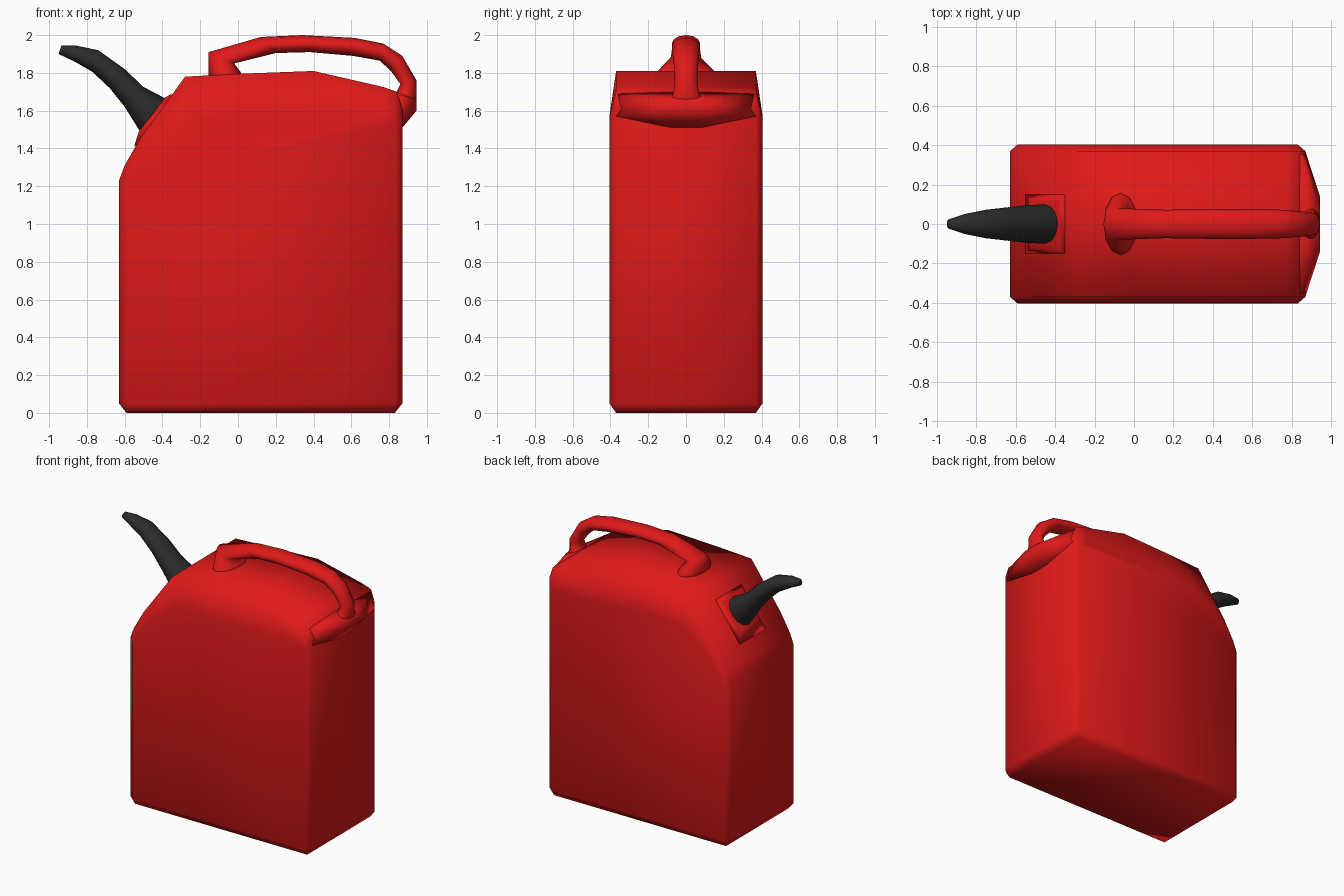
import bpy, bmesh
from math import cos, sin, pi
from mathutils import Vector

if "Cube" in bpy.data.objects:
    bpy.data.objects.remove(bpy.data.objects["Cube"])


def material(name, color):
    m = bpy.data.materials.new(name)
    m.diffuse_color = color
    m.use_nodes = True
    m.node_tree.nodes["Principled BSDF"].inputs["Base Color"].default_value = m.diffuse_color
    return m


RED = material("red_plastic", (0.75, 0.01, 0.01, 1))
BLACK = material("black_plastic", (0.025, 0.025, 0.025, 1))


def finish(bm, name, mat):
    bmesh.ops.remove_doubles(bm, verts=bm.verts, dist=0.0005)
    bmesh.ops.recalc_face_normals(bm, faces=bm.faces)
    for f in bm.faces:
        f.smooth = True
    me = bpy.data.meshes.new(name)
    bm.to_mesh(me)
    bm.free()
    me.materials.append(mat)
    ob = bpy.data.objects.new(name, me)
    bpy.context.collection.objects.link(ob)
    return ob


def skin(bm, rings):
    """Bridge successive closed rings of points and cap both ends."""
    loops = [[bm.verts.new(p) for p in r] for r in rings]
    n = len(loops[0])
    for a, b in zip(loops, loops[1:]):
        for i in range(n):
            j = (i + 1) % n
            bm.faces.new((a[i], a[j], b[j], b[i]))
    bm.faces.new(loops[0])
    bm.faces.new(loops[-1])


def tube(name, sections, mat, sides=12):
    """Oval tube; each section = outer (x,z), inner (x,z), half width in y."""
    rings = []
    for ox, oz, ix, iz, w in sections:
        o, i = Vector((ox, 0, oz)), Vector((ix, 0, iz))
        c, r = (o + i) / 2, (o - i) / 2
        rings.append([c + r * cos(2 * pi * k / sides)
                      + Vector((0, w * sin(2 * pi * k / sides), 0))
                      for k in range(sides)])
    bm = bmesh.new()
    skin(bm, rings)
    return finish(bm, name, mat)


def hull(name, points, mat):
    """Convex block from (x, half width, z) points mirrored across y."""
    bm = bmesh.new()
    for x, w, z in points:
        for s in (-1, 1):
            bm.verts.new((x, s * w, z))
    bmesh.ops.convex_hull(bm, input=bm.verts)
    return finish(bm, name, mat)


# Can body: main profile, with the inset profile on the two broad sides
profile = [  # x, z, inset x, inset z
    (-0.59, 0, -0.59, 0.05), (0.83, 0, 0.83, 0.05), (0.87, 0.05, 0.83, 0.05),
    (0.87, 1.61, 0.83, 1.54), (0.84, 1.70, 0.83, 1.57), (0.77, 1.725, 0.77, 1.57),
    (0.40, 1.81, 0.40, 1.575), (0.0, 1.795, 0.0, 1.575), (-0.28, 1.78, -0.25, 1.56),
    (-0.52, 1.45, -0.48, 1.40), (-0.60, 1.31, -0.57, 1.28),
    (-0.63, 1.23, -0.59, 1.22), (-0.63, 0.05, -0.59, 0.05)]
main = [(p[0], p[1]) for p in profile]
inset = [(p[2], p[3]) for p in profile]
body = bmesh.new()
skin(body, [[(x, y, z) for x, z in prof] for prof, y in
            ((inset, -0.405), (main, -0.37), (main, 0.37), (inset, 0.405))])
bmesh.ops.dissolve_degenerate(body, dist=0.0005, edges=body.edges)
finish(body, "can_body", RED)

# Carrying handle
tube("carry_handle", [
    (-0.155, 1.76, 0.04, 1.76, 0.17),
    (-0.155, 1.81, 0.01, 1.81, 0.15),
    (-0.155, 1.91, -0.02, 1.85, 0.08),
    (0.12, 1.99, 0.20, 1.905, 0.072),
    (0.34, 2.0, 0.38, 1.91, 0.075),
    (0.62, 1.985, 0.61, 1.89, 0.075),
    (0.77, 1.955, 0.75, 1.865, 0.072),
    (0.87, 1.89, 0.81, 1.81, 0.065),
    (0.945, 1.76, 0.86, 1.74, 0.06),
    (0.945, 1.69, 0.83, 1.68, 0.07),
    (0.945, 1.60, 0.80, 1.64, 0.14)], RED)

# Flared block where the handle meets the back wall
hull("handle_root", [
    (0.87, 0.37, 1.57), (0.84, 0.37, 1.69), (0.945, 0.14, 1.60),
    (0.945, 0.06, 1.66), (0.84, 0.08, 1.70), (0.87, 0.08, 1.51),
    (0.80, 0.30, 1.55)], RED)

# Raised seat under the spout
hull("spout_seat", [
    (-0.55, 0.15, 1.41), (-0.35, 0.15, 1.69), (-0.525, 0.12, 1.49),
    (-0.385, 0.12, 1.67), (-0.40, 0.12, 1.50)], RED)

# Curved pouring spout
tube("spout", [
    (-0.37, 1.64, -0.505, 1.47, 0.10),
    (-0.385, 1.665, -0.525, 1.50, 0.10),
    (-0.50, 1.725, -0.60, 1.62, 0.095),
    (-0.60, 1.82, -0.68, 1.72, 0.085),
    (-0.74, 1.92, -0.77, 1.805, 0.072),
    (-0.86, 1.945, -0.865, 1.86, 0.05),
    (-0.935, 1.945, -0.95, 1.90, 0.023)], BLACK)
